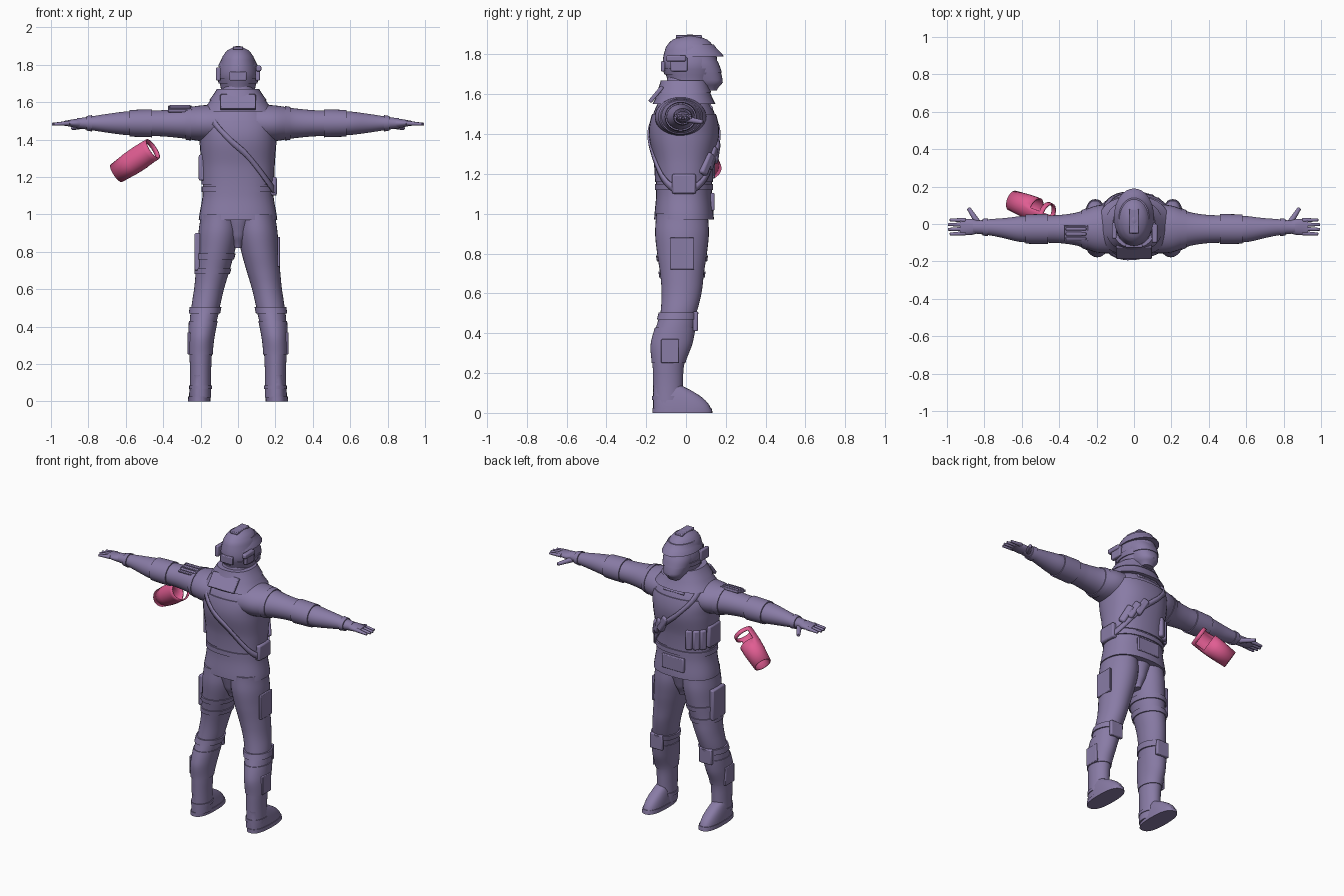
import bpy, bmesh, math
from mathutils import Vector, Matrix

old = bpy.data.objects.get("Cube")
if old:
    bpy.data.objects.remove(old, do_unlink=True)


def material(name, rgb):
    m = bpy.data.materials.new(name)
    m.use_nodes = True
    m.diffuse_color = (*rgb, 1)
    m.node_tree.nodes["Principled BSDF"].inputs["Base Color"].default_value = (*rgb, 1)
    return m


PURPLE = material("muted purple", (.25, .2, .38))
PINK = material("rose pink", (.75, .11, .29))


def finish(name, bm, side="centre", mat=PURPLE, thick=0, bevel=0):
    if side == "right":
        bm.transform(Matrix.Diagonal((-1, 1, 1, 1)))
    bmesh.ops.recalc_face_normals(bm, faces=bm.faces)
    mesh = bpy.data.meshes.new(name)
    bm.to_mesh(mesh)
    bm.free()
    mesh.materials.append(mat)
    ob = bpy.data.objects.new(name, mesh)
    bpy.context.collection.objects.link(ob)
    if thick:
        mod = ob.modifiers.new("thickness", "SOLIDIFY")
        mod.thickness, mod.offset = thick, 0
    if bevel:
        mod = ob.modifiers.new("bevel", "BEVEL")
        mod.width, mod.segments = bevel, 2
    if side == "both":
        ob.modifiers.new("mirror", "MIRROR")
    bpy.ops.object.select_all(action="DESELECT")
    ob.select_set(True)
    bpy.context.view_layer.objects.active = ob
    bpy.ops.object.shade_smooth_by_angle(angle=math.radians(40))
    return ob


def fade(start, end, t):
    k = max(0, min(1, (t - start) / (end - start)))
    return k * k * (3 - 2 * k)


class Form:
    """A limb or trunk: rings of (position, radius, radius) along a ruled centre line."""

    def __init__(self, rings, centre, axis="z", power=1):
        self.rings, self.centre, self.axis, self.power = rings, centre, axis, power

    def place(self, u, v, t):
        return Vector((u, v, t) if self.axis == "z" else (t, u, v))

    def radii(self, t):
        r = self.rings
        last = len(r) - 1
        i = max([k for k in range(last) if r[k][0] <= t], default=0)
        s = max(0, min(1, (t - r[i][0]) / (r[i + 1][0] - r[i][0])))
        around = [r[max(0, min(last, i + k))][1:] for k in (-1, 0, 1, 2)]
        return [b + s / 2 * (c - a + s * (2*a - 5*b + 4*c - d + s * (3*(b - c) + d - a)))
                for a, b, c, d in zip(*around)]

    def point(self, t, angle, grow=0):
        ru, rv = self.radii(t)
        u, v = self.centre(t)
        c, s = math.cos(angle), math.sin(angle)
        return self.place(u + (ru + grow) * math.copysign(abs(c) ** self.power, c),
                          v + (rv + grow) * math.copysign(abs(s) ** self.power, s), t)

    def shell(self, name, lo=None, hi=None, grow=0, sides=32, **kw):
        lo = self.rings[0][0] if lo is None else lo
        hi = self.rings[-1][0] if hi is None else hi
        count = max(2, int((hi - lo) * 80))
        bm, rows = bmesh.new(), []
        for k in range(count + 1):
            t = lo + (hi - lo) * k / count
            rows.append([bm.verts.new(self.point(t, math.tau * i / sides, grow)) for i in range(sides)])
        for a, b in zip(rows, rows[1:]):
            for i in range(sides):
                bm.faces.new((a[i - 1], a[i], b[i], b[i - 1]))
        bm.faces.new(rows[0])
        bm.faces.new(rows[-1])
        return finish(name, bm, **kw)

    def pouch(self, name, t, degrees, size, tilt=0, **kw):
        """A rounded box seated on the surface; size is width, depth, length along the form."""
        angle = math.radians(degrees)
        out = self.place(math.cos(angle), math.sin(angle), 0)
        along = self.place(0, 0, 1)
        frame = Matrix((out.cross(along), out, along)).transposed().to_4x4()
        bm = bmesh.new()
        bmesh.ops.create_cube(bm, size=1)
        bm.transform(Matrix.Translation(self.point(t, angle)) @ frame
                     @ Matrix.Rotation(math.radians(tilt), 4, "Y") @ Matrix.Diagonal((*size, 1)))
        return finish(name, bm, bevel=min(size) / 4, **kw)


def box(name, loc, size, lean=0, **kw):
    bm = bmesh.new()
    bmesh.ops.create_cube(bm, size=1)
    bm.transform(Matrix.Translation(loc) @ Matrix.Rotation(math.radians(lean), 4, "X")
                 @ Matrix.Diagonal((*size, 1)))
    return finish(name, bm, bevel=min(size) / 4, **kw)


def digit(name, root, tip, thickness):
    root, tip = Vector(root), Vector(tip)
    bm = bmesh.new()
    bmesh.ops.create_cone(bm, cap_ends=True, segments=10, radius1=thickness, radius2=thickness * .6,
                          depth=(tip - root).length)
    turn = (tip - root).to_track_quat("Z", "Y").to_matrix().to_4x4()
    bm.transform(Matrix.Translation((root + tip) / 2) @ turn)
    return finish(name, bm, side="both", bevel=thickness * .3)


# Jacket, vest, belt and scarf
torso = Form([(.97, .21, .15), (1.1, .19, .14), (1.25, .19, .145), (1.4, .2, .17), (1.5, .2, .155),
              (1.6, .13, .11), (1.7, .07, .08)], lambda z: (0, -.01), power=.85)
torso.shell("jacket")
torso.shell("vest", 1.16, 1.5, grow=.006)
torso.shell("waist_belt", 1.12, 1.15, grow=.007)
torso.shell("scarf_lower", 1.55, 1.62, grow=.025)
torso.shell("scarf_upper", 1.61, 1.67, grow=.03)
box("scarf_back_fold", (0, -.15, 1.6), (.19, .02, .1), lean=-40)
box("scarf_front_fold", (0, .1, 1.56), (.15, .02, .09), lean=40)

# Diagonal strap from one shoulder to the opposite hip
bm = bmesh.new()
edges = []
for i in range(48):
    angle = math.tau * i / 48
    height = 1.36 - .24 * math.cos(angle)
    edges.append([bm.verts.new(torso.point(height + d, angle, grow=.01)) for d in (-.02, .02)])
for a, b in zip(edges, edges[1:] + edges[:1]):
    bm.faces.new((a[0], b[0], b[1], a[1]))
finish("diagonal_strap", bm, thick=.01)

# Torso pouches
for i in range(3):
    torso.pouch(f"strap_pouch_{i}", 1.31 - i * .03, 75 - i * 15, (.045, .05, .12), tilt=-30)
    torso.pouch(f"belly_pouch_{i}", 1.24, 120 + i * 15, (.042, .05, .13))
torso.pouch("hip_pouch", 1.15, 0, (.12, .04, .1))
torso.pouch("side_pouch", 1.25, 180, (.12, .04, .14))
torso.pouch("front_flap", 1.06, 90, (.16, .02, .09))

# Helmet, brim, jaw and visor
helmet = Form([(1.66, .09, .11), (1.75, .105, .137), (1.84, .085, .12), (1.88, .055, .08), (1.9, .01, .01)],
              lambda z: (0, .02))
helmet.shell("helmet")
helmet.shell("helmet_rim", 1.7, 1.73, grow=.006)
brim = Form([(1.79, .107, .15), (1.85, .08, .1)], lambda z: (0, .04))
brim.shell("helmet_brim")
jaw = Form([(1.62, .04, .04), (1.66, .07, .09), (1.74, .09, .11), (1.79, .09, .11)],
           lambda z: (0, .06 + (1.73 - z) / 2), power=.85)
jaw.shell("jaw")
jaw.shell("visor", 1.71, 1.79, grow=.005)
box("helmet_ridge", (0, .015, 1.89), (.055, .13, .016))
box("ear_piece", (.105, -.035, 1.75), (.025, .085, .07), side="both")
box("helmet_lamp", (.11, -.05, 1.78), (.03, .1, .03))
helmet.pouch("rear_helmet_box", 1.74, 270, (.09, .02, .05))

# Arms, sleeves and cuffs
arm = Form([(.1, .13, .1), (.2, .125, .095), (.3, .09, .08), (.4, .075, .07), (.6, .07, .063), (.7, .053, .05),
            (.8, .04, .035), (.86, .034, .027)], lambda x: (-.027 + .01 * fade(.6, .8, x), 1.487), axis="x")
arm.shell("arm", side="both")
arm.shell("sleeve_edge", .25, .28, grow=.005, side="both")
arm.shell("elbow_pad", .46, .58, grow=.007, side="both")
arm.shell("glove_cuff", .78, .81, grow=.006, side="both")
arm.pouch("shoulder_plate", .31, 105, (.085, .016, .13), side="right")
for i in range(3):
    arm.pouch(f"shoulder_rib_{i}", .31, 90 + i * 15, (.016, .04, .11), side="right")

# Hands
palm = Form([(.83, .033, .026), (.87, .043, .023), (.93, .04, .013)], lambda x: (-.016, 1.487), axis="x")
palm.shell("palm", side="both")
for i in range(4):
    y = .02 - i * .023
    digit(f"finger_{i}", (.9, y, 1.488), (1 - .01 * abs(i - 1.5), y * 1.1, 1.482), .013)
digit("thumb", (.83, 0, 1.475), (.885, .085, 1.46), .018)


# Trousers and thigh gear
def leg_line(z):
    return .2 - .1 * fade(.25, 1, z), -.09 + .07 * fade(.2, .65, z)


leg = Form([(.4, .06, .08), (.5, .075, .09), (.6, .08, .1), (.7, .09, .11), (.8, .1, .125), (.9, .107, .135),
            (1, .1, .13)], leg_line)
leg.shell("trouser_leg", side="both")
crotch = Form([(.82, .03, .07), (.88, .06, .1), (1, .1, .13)], lambda z: (0, -.015))
crotch.shell("crotch")
for i, z in enumerate((.68, .76)):
    leg.shell(f"thigh_strap_{i}", z, z + .03, grow=.007, side="right")
leg.pouch("thigh_pouch", .8, 0, (.13, .03, .2), side="right")
leg.pouch("thigh_pocket", .8, 0, (.12, .015, .16))

# Boots, greaves and knee pads
shin = Form([(.02, .056, .075), (.15, .056, .075), (.25, .06, .08), (.35, .066, .1), (.5, .077, .092)], leg_line)
shin.shell("boot_shaft", side="both")
shin.shell("boot_top_band", .47, .505, grow=.008, side="both")
shin.shell("greave", .25, .43, grow=.005, side="both")
shin.shell("ankle_band", .065, .085, grow=.005, side="both")
shin.pouch("knee_pad", .46, 90, (.09, .025, .1), side="both")
shin.pouch("calf_pad", .31, 0, (.09, .016, .12), side="both")
foot = Form([(z, .056 - z * z, .147 - 4 * z * z) for z in (0, .04, .08, .12, .14)],
            lambda z: (.207, -.018 - 4 * z * z), power=.8)
foot.shell("foot", side="both")
foot.shell("sole", 0, .025, grow=.004, side="both")

# Loose arm guard: an open tube with a window that leaves a thin end hoop
start, end = Vector((-.65, .125, 1.22)), Vector((-.455, .05, 1.35))
turn = (end - start).to_track_quat("Z", "Y").to_matrix()
bm = bmesh.new()
rows = []
for t in (0, .4, .65, .9, 1):
    reach = .052 + .01 * math.sin(t * 2.5)
    rows.append([bm.verts.new(start.lerp(end, t) + turn @ Vector((math.cos(a), math.sin(a), 0)) * reach)
                 for a in (math.tau * k / 24 for k in range(24))])
for level, (a, b) in enumerate(zip(rows, rows[1:])):
    for i in range(24):
        behind = a[i].co.y + b[i].co.y > start.lerp(end, .8).y * 2
        if level != 2 or not behind:
            bm.faces.new((a[i - 1], a[i], b[i], b[i - 1]))
finish("loose_arm_guard", bm, mat=PINK, thick=.008)
